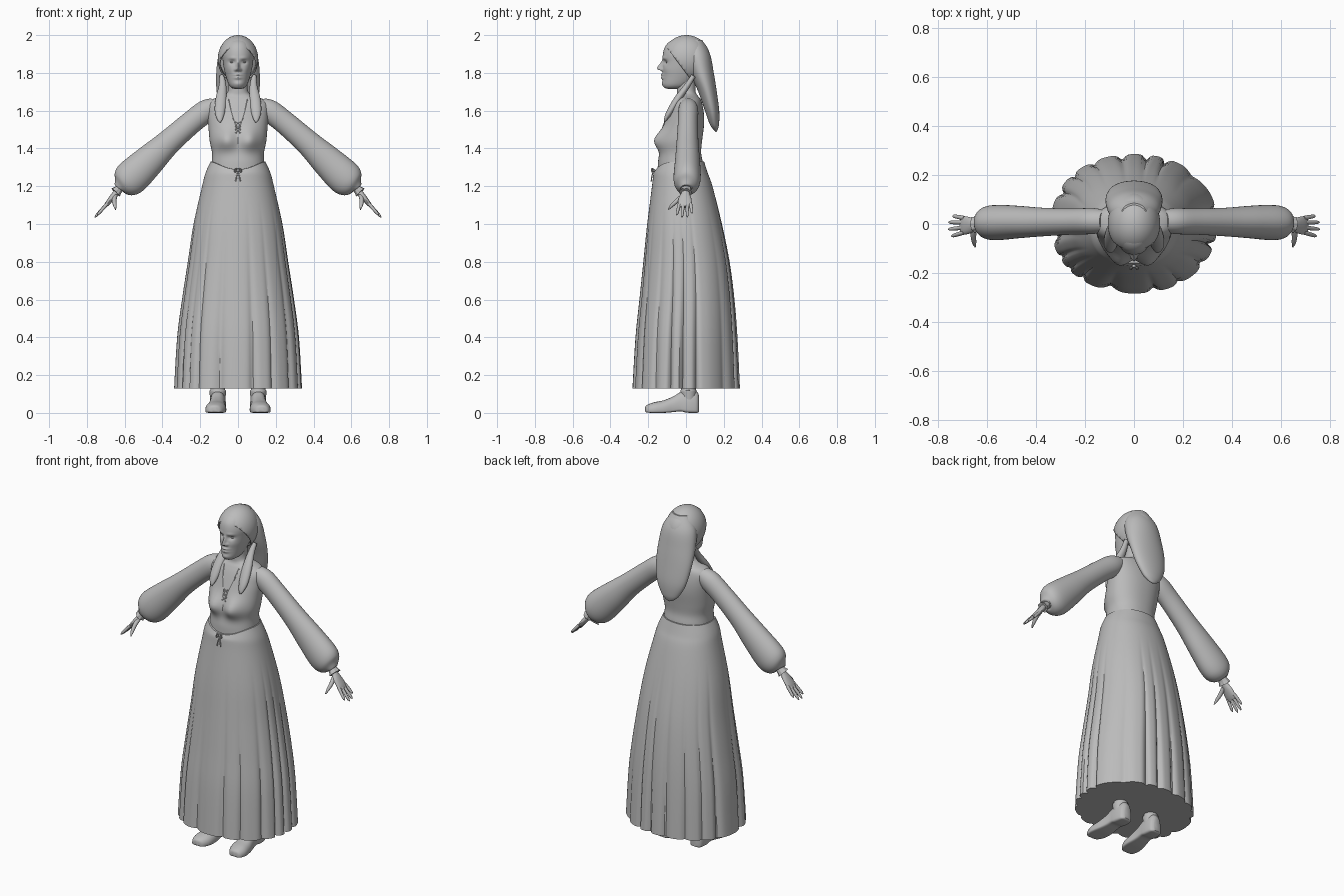
import bpy, bmesh, math
from math import sin, cos, pi, exp
from mathutils import Vector
from mathutils.bvhtree import BVHTree

grey = bpy.data.materials.new("plain_grey")
grey.diffuse_color = (0.5, 0.5, 0.5, 1)


def resample(keys, steps):
    """Smooth curve through key tuples."""
    k = [Vector(p) for p in keys]
    out = []
    for i in range(len(k) - 1):
        a, b, c, d = k[max(i - 1, 0)], k[i], k[i + 1], k[min(i + 2, len(k) - 1)]
        for s in range(steps):
            t = s / steps
            out.append(b + (c - a) * (t / 2) + (a * 2 - b * 5 + c * 4 - d) * (t * t / 2)
                       + (b * 3 - a - c * 3 + d) * (t ** 3 / 2))
    return out + [k[-1]]


def finish(name, bm, mirror=False, angle=40):
    bmesh.ops.recalc_face_normals(bm, faces=bm.faces)
    me = bpy.data.meshes.new(name)
    bm.to_mesh(me)
    me.materials.append(grey)
    for p in me.polygons:
        p.use_smooth = True
    me.set_sharp_from_angle(angle=math.radians(angle))
    ob = bpy.data.objects.new(name, me)
    bpy.context.collection.objects.link(ob)
    if mirror:
        ob.modifiers.new("mirror", 'MIRROR').use_mirror_merge = False
    return ob


def loft(rings):
    """Closed skin over rings of points, capped at both ends."""
    bm = bmesh.new()
    vs = [[bm.verts.new(p) for p in r] for r in rings]
    n = len(vs[0])
    for a, b in zip(vs, vs[1:]):
        for i in range(n):
            bm.faces.new((a[i], a[(i + 1) % n], b[(i + 1) % n], b[i]))
    bm.faces.new(vs[0])
    bm.faces.new(vs[-1])
    return bm


def oval(z, xh, yf, yb, n, e=2.0, fn=None):
    """Level ring from half width, front y and back y."""
    pts = []
    for i in range(n):
        t = 2 * pi * i / n
        c, s = cos(t), sin(t)
        x = xh * math.copysign(abs(c) ** (2 / e), c)
        y = (yf + yb) / 2 + (yb - yf) / 2 * math.copysign(abs(s) ** (2 / e), s)
        pts.append(fn(x, y, z, t) if fn else (x, y, z))
    return pts


def tube(name, keys, side=(0, 1, 0), n=20, steps=5, mirror=True, wave=0):
    """Oval tube along x, y, z with radii a (across) and b (along side)."""
    k = resample(keys, steps)
    rings = []
    for i, p in enumerate(k):
        t = (k[min(i + 1, len(k) - 1)] - k[max(i - 1, 0)])
        t = Vector(t[:3]).normalized()
        v = Vector(side)
        v = (v - t * v.dot(t)).normalized()
        u = t.cross(v)
        ring = []
        for j in range(n):
            a = 2 * pi * j / n
            w = 1 + wave * sin(8 * a) * i / len(k)
            ring.append(Vector(p[:3]) + u * (max(p[3], .001) * cos(a) * w)
                        + v * (max(p[4], .001) * sin(a) * w))
        rings.append(ring)
    return finish(name, loft(rings), mirror)


def ball(name, loc, r, mirror=False):
    bm = bmesh.new()
    bmesh.ops.create_uvsphere(bm, u_segments=24, v_segments=14, radius=1)
    for v in bm.verts:
        v.co = Vector([c * s + o for c, s, o in zip(v.co, r, loc)])
    return finish(name, bm, mirror)


def bump(d, s):
    return exp(-(d / s) ** 2)


# Skirt: flared, with creased pleats deepening towards the hem
def pleat(x, y, z, t):
    depth = max(0, min(1, (1.12 - z) / 0.95))
    p = t + 0.12 * sin(3 * t + 1) + 0.08 * sin(5 * t)
    f = (1 - abs(sin(9 * p))) ** 2 * (0.75 + 0.25 * sin(4 * t + 2))
    k = 1 + depth * (0.012 - 0.095 * f)
    if z > 1.27:   # waist dips at the centre front
        z -= 0.04 * max(0, -sin(t)) ** 3 * (z - 1.27) / 0.06
    return (x * k, y * k, z)


skirt_keys = [(.13, .335, -.28, .282), (.4, .32, -.265, .27), (.6, .295, -.245, .255),
              (.8, .265, -.225, .23), (1.0, .235, -.205, .19), (1.2, .19, -.18, .14),
              (1.27, .172, -.172, .115), (1.33, .145, -.16, .096)]
rings = [oval(*k, 216, 2.15, pleat) for k in resample(skirt_keys, 5)]
rings.append(oval(1.33, .13, -.14, .08, 216, 2.15, pleat))
finish("skirt", loft(rings), angle=32)


# Bodice, shoulders and neck
def bust(x, y, z, t):
    if y < -.02:
        y -= .038 * bump(abs(x) - .062, .05) * bump(z - 1.445, .055)
    return (x, y, z)


body_keys = [(1.29, .143, -.15, .09), (1.33, .139, -.148, .088), (1.38, .138, -.14, .08),
             (1.44, .15, -.138, .085), (1.52, .157, -.118, .095), (1.58, .162, -.098, .095),
             (1.63, .162, -.078, .087), (1.66, .135, -.062, .078), (1.68, .08, -.05, .062),
             (1.705, .053, -.048, .05), (1.78, .05, -.05, .05)]
body = loft([oval(*k, 96, 2.2, bust) for k in resample(body_keys, 5)])
tree = BVHTree.FromBMesh(body)
finish("bodice", body)


def on_chest(x, z, r=.003):
    hit = tree.ray_cast(Vector((x, -1, z)), Vector((0, 1, 0)))[0]
    return (x, hit.y, z, r, r)


# Neck opening edges and crossed laces
slit = [on_chest(x, z) for x, z in ((.05, 1.66), (.04, 1.61), (.022, 1.55), (.006, 1.5))]
tube("neck_opening_edge", slit, side=(1, 0, 0), n=6)
for z in (1.53, 1.51, 1.49):
    tube("neck_lace", [on_chest(-.014, z + .01), on_chest(0, z), on_chest(.014, z - .01)],
         side=(0, 1, 0), n=6)

# Waist tie with bow loops and hanging ends
ball("waist_knot", (0, -.172, 1.285), (.009, .007, .009))
tube("waist_bow_loop", [(.002, -.172, 1.285, .003, .003), (.014, -.18, 1.293, .004, .004),
                        (.016, -.18, 1.277, .004, .004), (.002, -.172, 1.283, .003, .003)], n=8)
tube("waist_tie_end", [(0, -.172, 1.283, .003, .003), (.008, -.181, 1.25, .003, .003),
                       (.012, -.183, 1.225, .004, .004)], side=(1, 0, 0), n=8)


# Head with sculpted face
def face(x, y, z, t):
    if y < -.03:
        ax = abs(x)
        y -= .030 * bump(x, .008 + .006 * bump(z - 1.815, .012)) \
            * bump(z - 1.823, .032 if z > 1.823 else .011)
        y -= .006 * bump(ax - .013, .007) * bump(z - 1.815, .009)
        y += .011 * bump(ax - .031, .017) * bump(z - 1.857, .012)
        y -= .004 * bump(ax - .03, .022) * bump(z - 1.878, .009)
        lips = bump(x, .02)
        y -= lips * (.010 * bump(z - 1.79, .006) + .010 * bump(z - 1.774, .007))
        y -= .005 * bump(x, .025) * bump(z - 1.742, .012)
        y -= .004 * bump(ax - .045, .02) * bump(z - 1.82, .02)
    return (x, y, z)


head_keys = [(1.715, .015, -.095, -.05), (1.722, .035, -.115, 0), (1.74, .05, -.123, .03),
             (1.78, .064, -.124, .07), (1.82, .074, -.123, .09), (1.86, .08, -.122, .1),
             (1.9, .083, -.122, .105), (1.94, .075, -.11, .1), (1.97, .055, -.08, .075),
             (1.985, .02, -.03, .03)]
finish("head", loft([oval(*k, 144, 2.1, face) for k in resample(head_keys, 9)]), angle=60)
ball("eye", (.031, -.096, 1.857), (.012, .011, .0065), True)

# Headscarf: dome trimmed along a slanted front edge, with thickness
bm = bmesh.new()
bmesh.ops.create_uvsphere(bm, u_segments=48, v_segments=32, radius=1)
for v in bm.verts:
    v.co = Vector((v.co.x * .107, v.co.y * .127 + .002, v.co.z * .128 + 1.872))
bmesh.ops.bisect_plane(bm, geom=bm.verts[:] + bm.edges[:] + bm.faces[:],
                       plane_co=(0, -.11, 1.945), plane_no=(0, -.18, -.135), clear_outer=True)
scarf = finish("headscarf", bm)
sol = scarf.modifiers.new("thickness", 'SOLIDIFY')
sol.thickness = .008
sol.offset = -1

# Headscarf: broad fall down the back and two front tails
fall = [(1.975, .05, .005, .085), (1.9, .1, -.01, .127), (1.8, .115, .02, .147),
        (1.7, .113, .065, .163), (1.6, .095, .1, .176), (1.53, .06, .125, .175),
        (1.5, .03, .145, .168), (1.488, .005, .157, .162)]
finish("scarf_back_fall", loft([oval(*k, 48) for k in resample(fall, 5)]))
tube("scarf_front_tail", [(.085, .04, 1.785, .012, .012), (.082, .005, 1.73, .016, .02),
                          (.09, -.045, 1.66, .019, .029), (.096, -.085, 1.595, .017, .027),
                          (.096, -.108, 1.555, .009, .015), (.094, -.115, 1.538, .002, .003)],
     side=(1, 0, 0))

# Full sleeves gathered into frilled cuffs
tube("sleeve", [(.12, .012, 1.625, .045, .045), (.17, .012, 1.597, .06, .053),
                (.25, .01, 1.535, .061, .053), (.37, .008, 1.43, .067, .058),
                (.47, .008, 1.335, .083, .066), (.56, .006, 1.25, .093, .072),
                (.602, .004, 1.213, .078, .064), (.625, .002, 1.195, .042, .04),
                (.63, .002, 1.19, .026, .03)], n=40)
tube("cuff_frill", [(.615, 0, 1.2, .022, .026), (.632, 0, 1.183, .022, .027),
                    (.648, -.002, 1.167, .029, .034)], n=40, wave=.08)

# Hands
tube("palm", [(.62, 0, 1.2, .017, .02), (.645, -.002, 1.167, .016, .021),
              (.668, -.005, 1.138, .015, .033), (.692, -.006, 1.108, .012, .037),
              (.706, -.006, 1.09, .007, .033)])
fingers = [("index", -.034, .745, -.05, 1.047), ("middle", -.014, .758, -.022, 1.035),
           ("ring", .006, .757, .007, 1.037), ("little", .024, .74, .033, 1.056)]
for finger, y0, x1, y1, z1 in fingers:
    base, tip = Vector((.692, y0, 1.108)), Vector((x1, y1, z1))
    keys = [(*base.lerp(tip, f), r, r) for f, r in ((0, .009), (.5, .0085), (.85, .007), (1, .002))]
    tube(finger + "_finger", keys, n=10, steps=3)
tube("thumb", [(.65, -.015, 1.15, .012, .012), (.655, -.045, 1.125, .012, .012),
               (.652, -.075, 1.098, .009, .009), (.648, -.093, 1.077, .003, .003)],
     side=(1, 0, 0), n=10, steps=4)

# Shoes: rounded uppers with flat soles, and ankles
shoe_keys = [(-.216, .124, .012, .03, .008), (-.207, .124, .036, .042, .002),
             (-.17, .12, .053, .056, 0), (-.12, .115, .053, .066, 0),
             (-.07, .111, .045, .086, .004), (-.03, .108, .042, .11, .008),
             (0, .107, .043, .122, .002), (.03, .106, .042, .122, 0),
             (.058, .105, .036, .112, 0), (.07, .105, .02, .09, .006)]
rings = []
for y, xc, xh, top, low in resample(shoe_keys, 4):
    low = max(low, 0)
    ring = []
    for i in range(32):
        a = 2 * pi * i / 32
        w = xh * math.copysign(abs(cos(a)) ** .8, cos(a)) if sin(a) > 0 else \
            xh * math.copysign(abs(cos(a)) ** .35, cos(a))
        h = low + (top - low) * .3
        z = h + (top - h) * sin(a) if sin(a) > 0 else h + (h - low) * \
            math.copysign(abs(sin(a)) ** .4, sin(a))
        ring.append((xc + w, y, z))
    rings.append(ring)
finish("shoe", loft(rings), True)
tube("ankle", [(.107, .015, .07, .04, .038), (.107, .014, .1, .043, .042),
               (.107, .013, .118, .044, .043), (.107, .013, .124, .039, .039),
               (.107, .013, .16, .04, .04)], side=(0, 1, 0), n=24)
